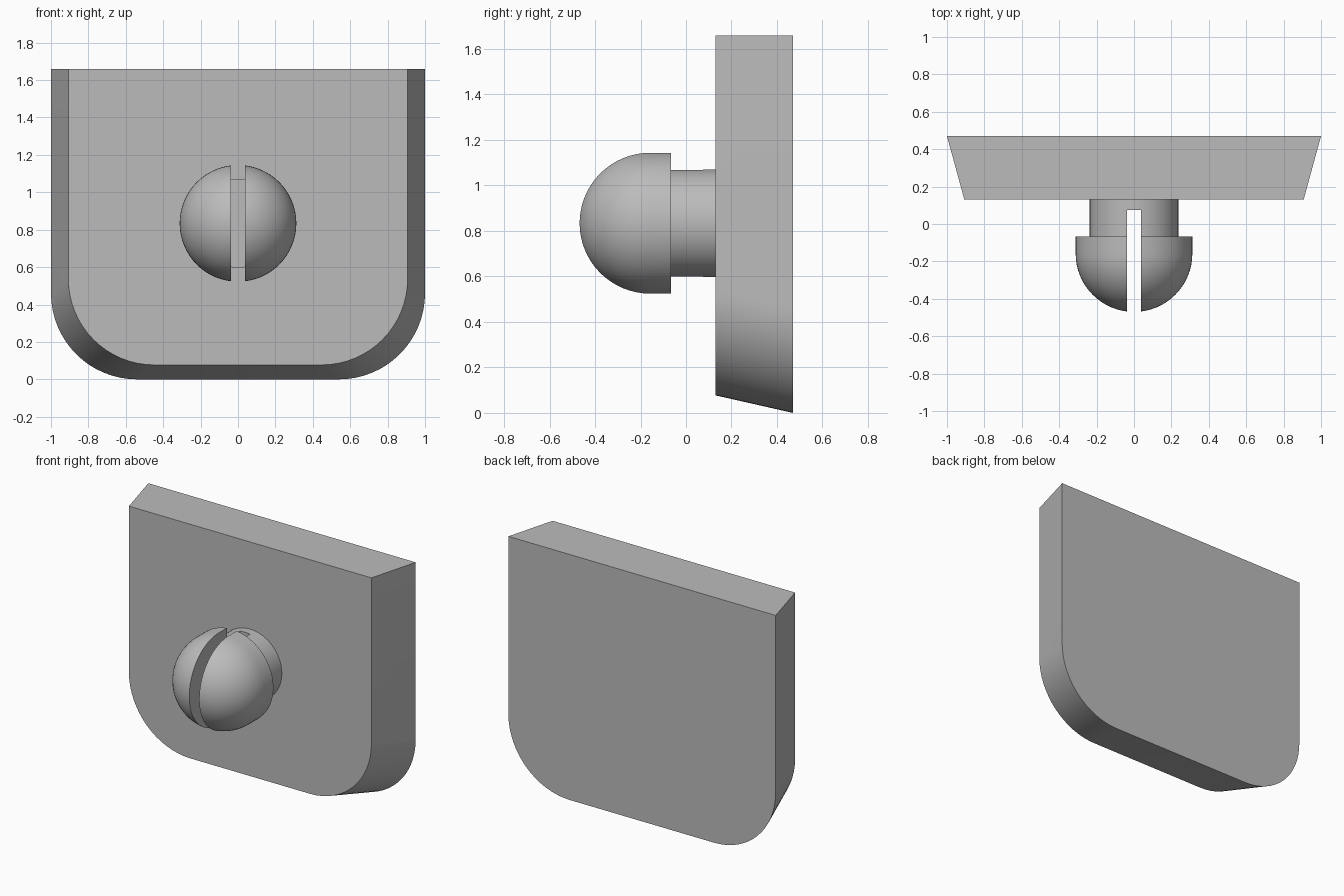
import bpy, bmesh
from math import sin, cos, pi, radians
from mathutils import Matrix

cube = bpy.data.objects.get("Cube")
if cube:
    bpy.data.objects.remove(cube, do_unlink=True)

# Single grey finish
grey = bpy.data.materials.new("plain grey")
grey.use_nodes = True
colour = (0.5, 0.5, 0.5, 1)
grey.diffuse_color = colour
grey.node_tree.nodes["Principled BSDF"].inputs["Base Color"].default_value = colour

TOP, PIN_Z = 1.66, 0.834


def finish(bm, name, smooth):
    bmesh.ops.recalc_face_normals(bm, faces=bm.faces)
    mesh = bpy.data.meshes.new(name)
    bm.to_mesh(mesh)
    bm.free()
    obj = bpy.data.objects.new(name, mesh)
    bpy.context.collection.objects.link(obj)
    mesh.materials.append(grey)
    bpy.ops.object.select_all(action="DESELECT")
    obj.select_set(True)
    bpy.context.view_layer.objects.active = obj
    if smooth:
        bpy.ops.object.shade_smooth_by_angle(angle=radians(30))
    return obj


def outline(half_width, bottom, radius=0.46, steps=16):
    """Square top corners, rounded bottom corners."""
    arc = [(half_width - radius + radius * cos(a), bottom + radius - radius * sin(a))
           for a in (i * pi / 2 / steps for i in range(steps + 1))]
    right = [(half_width, TOP)] + arc
    return right + [(-x, z) for x, z in reversed(right)]


# Wedge-sided plate lofted between a small front and a large back outline
bm = bmesh.new()
front = [bm.verts.new((x, 0.13, z)) for x, z in outline(0.907, 0.077)]
back = [bm.verts.new((x, 0.47, z)) for x, z in outline(1.0, 0.0)]
bm.faces.new(front)
bm.faces.new(back)
for i in range(len(front)):
    j = (i + 1) % len(front)
    bm.faces.new((front[i], front[j], back[j], back[i]))
finish(bm, "plate", True)

# Pin profile (radius, y): domed head, then a thinner stem
R, STEM, SHOULDER, DOME_Y = 0.312, 0.237, -0.067, -0.158
profile = [(R * sin(a), DOME_Y - R * cos(a)) for a in (i * pi / 32 for i in range(17))]
profile += [(R, SHOULDER), (STEM, SHOULDER), (STEM, 0.14), (0, 0.14)]

bm = bmesh.new()
verts = [bm.verts.new((r, y, 0)) for r, y in profile]
edges = [bm.edges.new(pair) for pair in zip(verts, verts[1:])]
bmesh.ops.spin(bm, geom=verts + edges, cent=(0, 0, 0), axis=(0, 1, 0),
               angle=2 * pi, steps=64, use_duplicate=False)
bmesh.ops.remove_doubles(bm, verts=bm.verts, dist=0.0005)
bmesh.ops.translate(bm, verts=bm.verts, vec=(0, 0, PIN_Z))
pin = finish(bm, "slotted_pin", False)

# Slot splitting the pin from its tip almost to the plate
bm = bmesh.new()
bmesh.ops.create_cube(bm, size=1, matrix=Matrix.Translation((0, -0.265, PIN_Z))
                      @ Matrix.Diagonal((0.074, 0.68, 1, 1)))
cutter = finish(bm, "slot_cutter", False)
cutter.hide_render = True

slot = pin.modifiers.new("slot", "BOOLEAN")
slot.operation = "DIFFERENCE"
slot.solver = "EXACT"
slot.object = cutter
bpy.ops.object.select_all(action="DESELECT")
pin.select_set(True)
bpy.context.view_layer.objects.active = pin
bpy.ops.object.modifier_apply(modifier=slot.name)
bpy.data.objects.remove(cutter, do_unlink=True)
bpy.ops.object.shade_smooth_by_angle(angle=radians(30))
